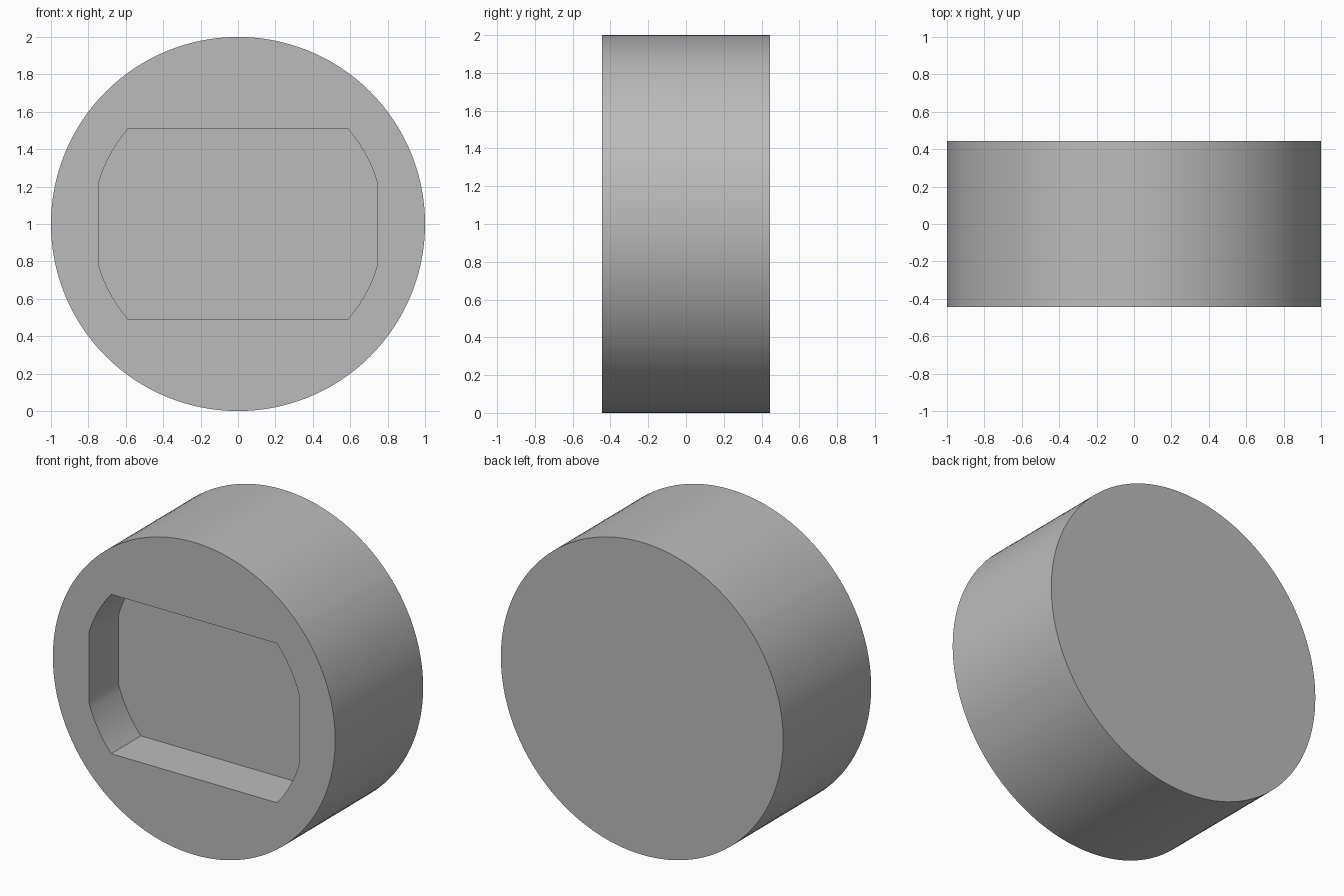
import bpy, bmesh
from math import sin, cos, asin, acos, pi, radians

old = bpy.data.objects.get("Cube")
if old:
    bpy.data.objects.remove(old, do_unlink=True)

RADIUS, HALF_DEPTH, CENTRE_Z = 1.0, 0.445, 1.0
POCKET_R, POCKET_X, POCKET_Z, POCKET_DEPTH = 0.777, 0.745, 0.51, 0.30
SEGMENTS = 128

# Even angles round the disc, plus the exact corners of the pocket
corners = [acos(POCKET_X / POCKET_R), asin(POCKET_Z / POCKET_R)]
exact = [s for a in corners for s in (a, pi - a, pi + a, 2 * pi - a)]
even = [2 * pi * i / SEGMENTS for i in range(SEGMENTS)]
angles = sorted(exact + [a for a in even if all(abs(a - e) > 0.01 for e in exact)])


def clamp(value, limit):
    return max(-limit, min(limit, value))


def ring(bm, y, radius, max_x, max_z):
    """A circle trimmed flat at its sides, top and bottom."""
    return [bm.verts.new((clamp(radius * cos(a), max_x), y,
                          CENTRE_Z + clamp(radius * sin(a), max_z))) for a in angles]


# Disc: back rim, front rim, pocket mouth, pocket floor
bm = bmesh.new()
front = -HALF_DEPTH
rings = [
    ring(bm, HALF_DEPTH, RADIUS, RADIUS, RADIUS),
    ring(bm, front, RADIUS, RADIUS, RADIUS),
    ring(bm, front, POCKET_R, POCKET_X, POCKET_Z),
    ring(bm, front + POCKET_DEPTH, POCKET_R, POCKET_X, POCKET_Z),
]
for a, b in zip(rings, rings[1:]):
    for i in range(len(angles)):
        j = (i + 1) % len(angles)
        bm.faces.new((a[i], a[j], b[j], b[i]))
bm.faces.new(rings[0])
bm.faces.new(rings[-1])
bmesh.ops.recalc_face_normals(bm, faces=bm.faces)

mesh = bpy.data.meshes.new("recessed_disc")
bm.to_mesh(mesh)
bm.free()
disc = bpy.data.objects.new("recessed_disc", mesh)
bpy.context.collection.objects.link(disc)

# Plain grey
grey = bpy.data.materials.new("plain_grey")
grey.use_nodes = True
colour = (0.50, 0.50, 0.50, 1.0)
grey.diffuse_color = colour
grey.node_tree.nodes["Principled BSDF"].inputs["Base Color"].default_value = colour
mesh.materials.append(grey)

# Round walls smooth, rims and pocket corners sharp
bpy.ops.object.select_all(action='DESELECT')
disc.select_set(True)
bpy.context.view_layer.objects.active = disc
bpy.ops.object.shade_smooth_by_angle(angle=radians(20))
